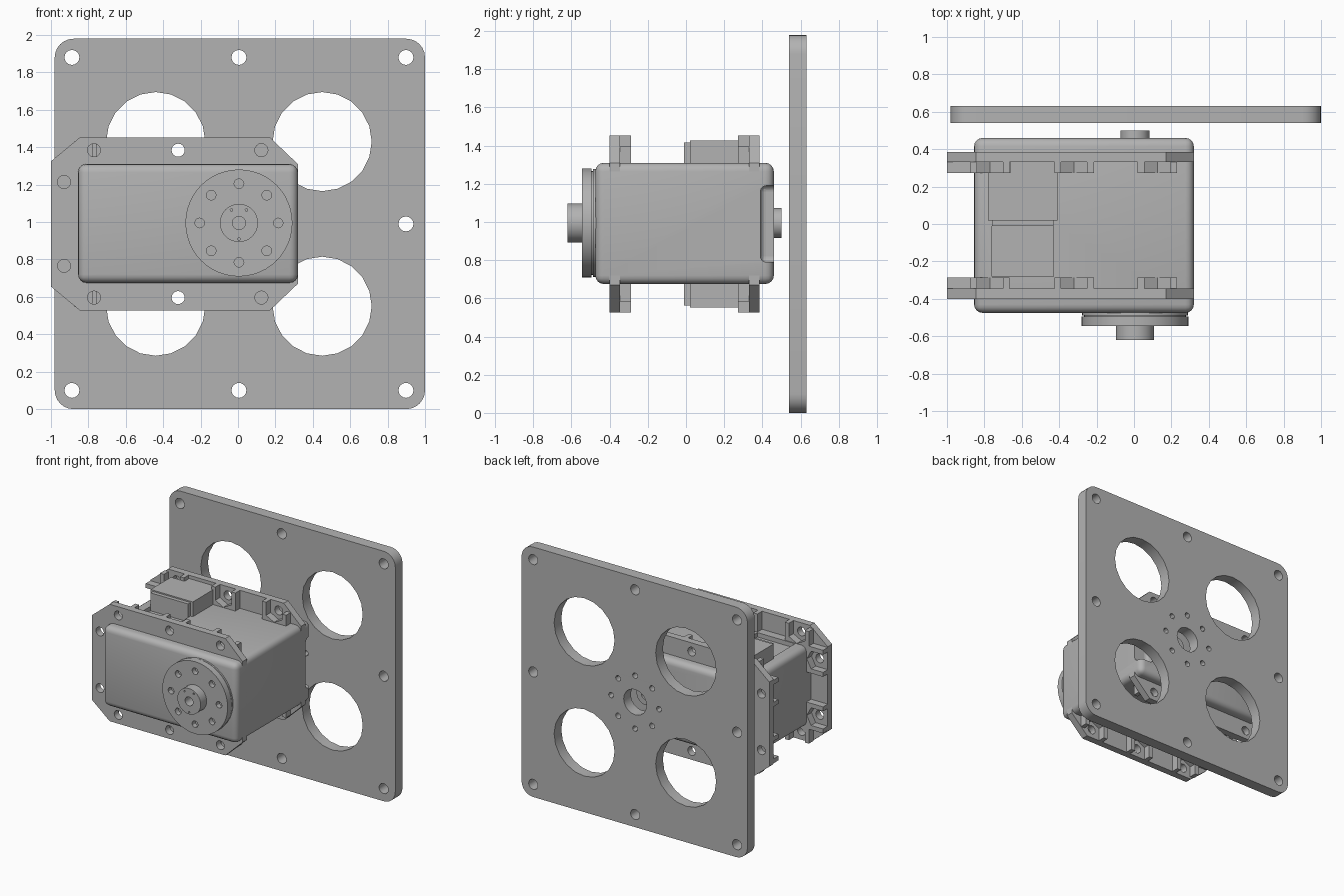
import bpy
import bmesh
from math import sin, cos, pi, tau
from mathutils import Matrix

if "Cube" in bpy.data.objects:
    bpy.data.objects.remove(bpy.data.objects["Cube"], do_unlink=True)

grey = bpy.data.materials.new("matte_grey")
grey.use_nodes = True
COLOUR = (0.45, 0.45, 0.45, 1)
grey.diffuse_color = COLOUR
grey.node_tree.nodes["Principled BSDF"].inputs["Base Color"].default_value = COLOUR

MID_Z = 0.99        # height of the output axis
MID_Y = -0.007      # symmetry plane between the two flanges
parts = []


def add_object(name, mesh):
    obj = bpy.data.objects.new(name, mesh)
    bpy.context.scene.collection.objects.link(obj)
    mesh.materials.clear()
    mesh.materials.append(grey)
    parts.append(obj)
    return obj


def circle(x, z, r, n=24):
    return [(x + r * cos(tau * i / n), z + r * sin(tau * i / n)) for i in range(n)]


def ring(x, z, radius, r, count=8):
    return [circle(x + radius * cos(tau * i / count), z + radius * sin(tau * i / count), r, 12)
            for i in range(count)]


def rounded_rect(x0, x1, z0, z1, r, n=6):
    corners = [(x1 - r, z1 - r), (x0 + r, z1 - r), (x0 + r, z0 + r), (x1 - r, z0 + r)]
    return [(cx + r * cos((k + i / n) * pi / 2), cz + r * sin((k + i / n) * pi / 2))
            for k, (cx, cz) in enumerate(corners) for i in range(n + 1)]


def extrude(name, outlines, y0, y1):
    """Fill outlines (inner ones become holes) in the XZ plane, from y0 to y1."""
    curve = bpy.data.curves.new(name, "CURVE")
    curve.dimensions = "2D"
    curve.fill_mode = "BOTH"
    curve.extrude = abs(y1 - y0) / 2
    for points in outlines:
        spline = curve.splines.new("POLY")
        spline.points.add(len(points) - 1)
        for p, (x, z) in zip(spline.points, points):
            p.co = (x, z, 0, 1)
        spline.use_cyclic_u = True
    temp = bpy.data.objects.new(name + "_profile", curve)
    bpy.context.scene.collection.objects.link(temp)
    bpy.context.view_layer.update()
    graph = bpy.context.evaluated_depsgraph_get()
    mesh = bpy.data.meshes.new_from_object(temp.evaluated_get(graph))
    bpy.data.objects.remove(temp, do_unlink=True)
    mesh.transform(Matrix.Translation((0, (y0 + y1) / 2, 0)) @ Matrix.Rotation(pi / 2, 4, "X"))
    bm = bmesh.new()
    bm.from_mesh(mesh)
    bmesh.ops.remove_doubles(bm, verts=bm.verts, dist=1e-5)
    bmesh.ops.recalc_face_normals(bm, faces=bm.faces)
    bm.to_mesh(mesh)
    bm.free()
    mesh.name = name
    return add_object(name, mesh)


def box(name, x0, x1, y0, y1, z0, z1, bevel=0, segments=4):
    bm = bmesh.new()
    bmesh.ops.create_cube(bm, size=1)
    for v in bm.verts:
        v.co = ((x0 + x1) / 2 + v.co.x * (x1 - x0),
                (y0 + y1) / 2 + v.co.y * (y1 - y0),
                (z0 + z1) / 2 + v.co.z * (z1 - z0))
    if bevel:
        bmesh.ops.bevel(bm, geom=bm.edges[:], offset=bevel, segments=segments,
                        profile=0.5, affect="EDGES")
    mesh = bpy.data.meshes.new(name)
    bm.to_mesh(mesh)
    bm.free()
    return add_object(name, mesh)


def cut(target, cutter):
    mod = target.modifiers.new("cut_" + cutter.name, "BOOLEAN")
    mod.operation = "DIFFERENCE"
    mod.solver = "EXACT"
    mod.object = cutter
    cutter.hide_render = True
    cutter.hide_viewport = True
    cutter.display_type = "WIRE"
    parts.remove(cutter)


# Mounting plate with large openings, edge holes and a central bolt ring
plate = [rounded_rect(-0.98, 1.0, 0, 1.98, 0.1)]
for x in (-0.44, 0.45):
    plate += [circle(x, MID_Z + s * 0.44, 0.265, 20) for s in (-1, 1)]
for i in (-1, 0, 1):
    for k in (-1, 0, 1):
        if i or k:
            plate.append(circle(0.005 + i * 0.893, MID_Z + k * 0.89, 0.04, 16))
plate.append(circle(0.005, MID_Z, 0.1))
plate += ring(0.005, MID_Z, 0.21, 0.022)
extrude("mounting_plate", plate, 0.54, 0.63)

# Motor body with a rear notch and shallow cable grooves
body = box("motor_body", -0.855, 0.32, -0.475, 0.46, 0.675, 1.31, 0.045)
cut(body, box("rear_notch_cutter", 0.2, 0.5, 0.39, 0.6, 0.79, 1.19, 0.03))
for s, label in ((1, "top"), (-1, "bottom")):
    z = MID_Z + s * 0.335
    cut(body, box(label + "_groove_cutter", -0.76, -0.43, -0.28, 0.0, z - 0.05, z + 0.05))

# Cable connector blocks above and below
for s, label in ((1, "top"), (-1, "bottom")):
    for part, x0, x1, y0, y1, h in (("connector", -0.78, -0.41, 0.02, 0.275, 0.437),
                                    ("connector_tail", -0.66, -0.41, 0.27, 0.34, 0.437),
                                    ("connector_face", -0.76, -0.43, -0.01, 0.03, 0.427)):
        z0, z1 = sorted((MID_Z + s * 0.25, MID_Z + s * h))
        box(label + "_" + part, x0, x1, y0, y1, z0, z1)

# Front and rear flanges: outline as half profile, mirrored about the axis
half = [(0.32, 0.32), (0.17, 0.463), (-0.845, 0.463), (-1.0, 0.335)]
outline = [(x, MID_Z + h) for x, h in half] + [(x, MID_Z - h) for x, h in reversed(half)]
screws = [(-0.77, 0.394), (-0.32, 0.394), (0.125, 0.394), (-0.93, 0.224)]
holes = [circle(x, MID_Z + s * h, 0.035, 16) for x, h in screws for s in (-1, 1)]


def pocket(left, right):
    """Open nut slot with a V-shaped floor; left and right are wall heights."""
    return [(-0.105, left), (-0.07, left), (-0.07, -0.035), (0, -0.072), (0.07, -0.035),
            (0.07, right), (0.105, right), (0.105, -0.09), (-0.105, -0.09)]


for side, label in ((-1, "front"), (1, "rear")):
    y_out, y_mid, y_in = (MID_Y + side * d for d in (0.393, 0.338, 0.28))
    extrude(label + "_flange", [outline] + holes, y_out, y_mid)
    for n, (x, h) in enumerate(screws):
        for s in (-1, 1):
            if n == 3:      # slots opening toward the overhanging end
                pts = [(x - v, MID_Z + s * (h + u)) for u, v in pocket(0.07, 0.07)]
            else:
                shape = pocket(0.05 if n == 0 else 0.069, 0.012 if n == 2 else 0.069)
                pts = [(x + u, MID_Z + s * (h + v)) for u, v in shape]
            extrude(label + "_nut_pocket", [pts], y_mid, y_in)

# Output horn: two discs with a groove, screw holes and a raised hub
HX, HZ = 0.005, 0.995
extrude("horn_back_disc", [circle(HX, HZ, 0.283, 48)], -0.47, -0.488)
extrude("horn_groove", [circle(HX, HZ, 0.272, 48)], -0.486, -0.505)
extrude("horn_front_disc", [circle(HX, HZ, 0.286, 48), circle(HX, HZ, 0.035)]
        + ring(HX, HZ, 0.21, 0.026), -0.495, -0.545)
pits = [circle(HX + u, HZ + v, 0.007, 8) for u, v in ((-0.04, 0.07), (0.04, 0.07), (0, -0.085))]
extrude("horn_hub", [circle(HX, HZ, 0.102, 32), circle(HX, HZ, 0.035)] + pits, -0.54, -0.62)

# Rear idler pin
extrude("idler_pin", [circle(HX, HZ, 0.078, 32), circle(HX, HZ, 0.035)], 0.45, 0.5)

# Smooth shading with sharp edges kept
bpy.ops.object.select_all(action="DESELECT")
for obj in parts:
    obj.select_set(True)
bpy.context.view_layer.objects.active = body
bpy.ops.object.shade_smooth_by_angle(angle=pi / 6)
